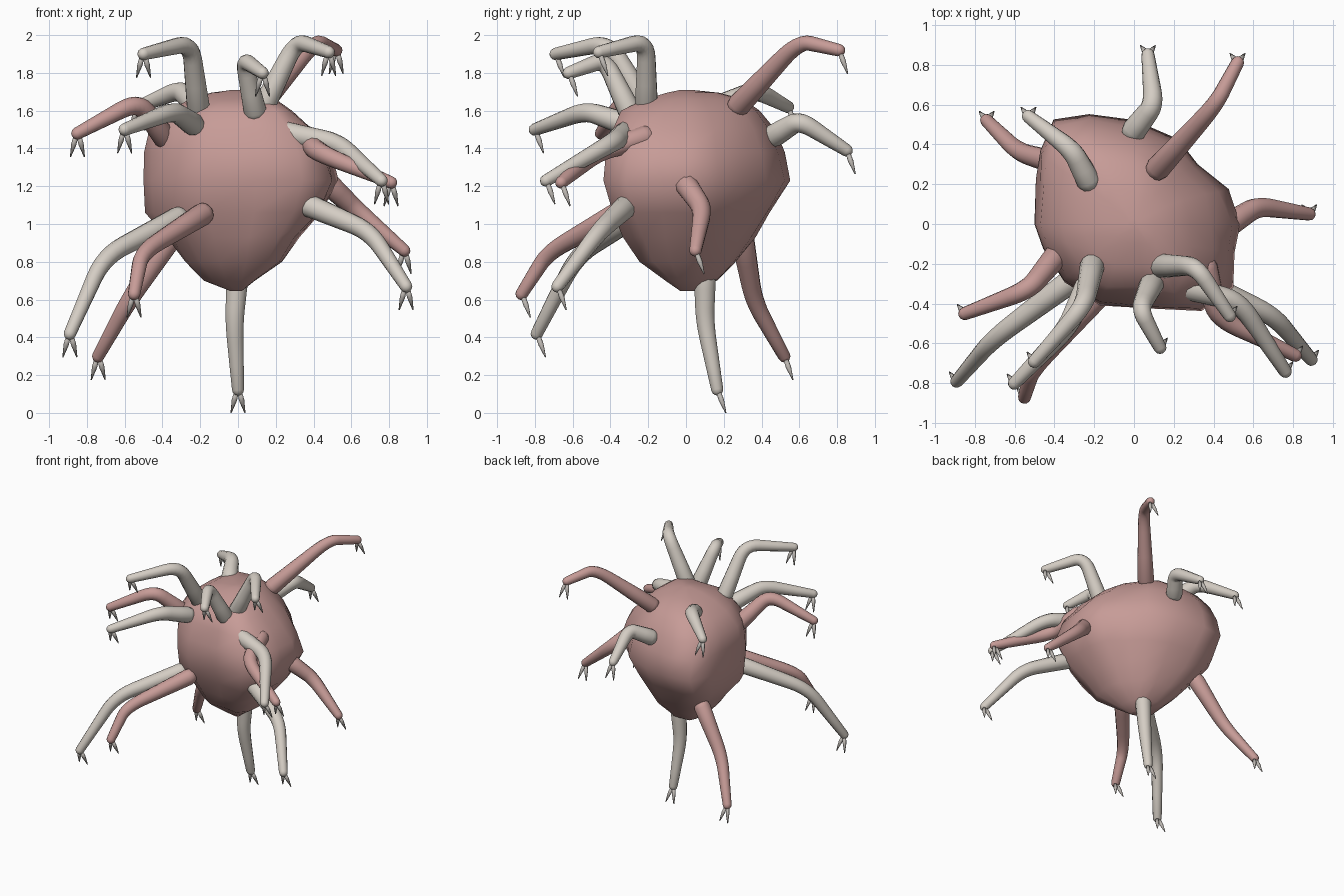
import bpy, bmesh, math
from mathutils import Vector, noise

if "Cube" in bpy.data.objects:
    bpy.data.objects.remove(bpy.data.objects["Cube"])

def material(name, rgb):
    m = bpy.data.materials.new(name)
    m.diffuse_color = (*rgb, 1)
    m.use_nodes = True
    m.node_tree.nodes["Principled BSDF"].inputs["Base Color"].default_value = m.diffuse_color
    return m

PINK = material("dusty_pink", (0.57, 0.33, 0.31))
BONE = material("bone", (0.66, 0.61, 0.55))
CLAW = material("claw_grey", (0.50, 0.47, 0.44))

def finish(bm, name, mat):
    bmesh.ops.recalc_face_normals(bm, faces=bm.faces)
    me = bpy.data.meshes.new(name)
    bm.to_mesh(me)
    bm.free()
    for p in me.polygons:
        p.use_smooth = True
    me.materials.append(mat)
    ob = bpy.data.objects.new(name, me)
    bpy.context.collection.objects.link(ob)
    return ob

def loft(bm, rings):
    """Skin rings of points, closing both ends with a face."""
    rows = [[bm.verts.new(p) for p in r] for r in rings]
    n = len(rows[0])
    for a, b in zip(rows, rows[1:]):
        for i in range(n):
            bm.faces.new((a[i], a[(i + 1) % n], b[(i + 1) % n], b[i]))
    bm.faces.new(rows[0])
    bm.faces.new(rows[-1])

# Body: lumpy blob from a top outline scaled by front and side profiles
OUTLINE = [(.52, 0), (.46, .17), (.32, .30), (.22, .42), (0, .51), (-.22, .54), (-.40, .52),
           (-.46, .36), (-.48, .22), (-.49, 0), (-.46, -.12), (-.35, -.28), (-.17, -.39),
           (.1, -.40), (.35, -.43), (.49, -.30), (.51, -.14)]
# z, x min, x max, y min, y max
LEVELS = [(.645, -.04, .02, -.03, .04), (.70, -.18, .09, -.11, .17), (.80, -.28, .23, -.25, .27),
          (.93, -.38, .32, -.33, .36), (1.06, -.48, .44, -.39, .46), (1.23, -.49, .52, -.45, .54),
          (1.38, -.49, .48, -.43, .51), (1.50, -.46, .40, -.39, .47), (1.60, -.37, .29, -.34, .39),
          (1.66, -.26, .20, -.22, .30), (1.695, -.14, .11, -.10, .17), (1.71, -.03, .03, -.03, .03)]
rings = []
for z, x0, x1, y0, y1 in LEVELS:
    ring = []
    for x, y in OUTLINE:
        p = Vector((x / .52 * x1 if x > 0 else x / .49 * -x0,
                    y / .54 * y1 if y > 0 else y / .43 * -y0, z))
        k = 1 + .06 * noise.noise(p * 5)
        ring.append((p.x * k, p.y * k, z))
    rings.append(ring)
bm = bmesh.new()
loft(bm, rings)
finish(bm, "body", PINK)

def tube(bm, pts, radii, sides=12):
    rings = []
    side = None
    for i, p in enumerate(pts):
        t = (pts[min(i + 1, len(pts) - 1)] - pts[max(i - 1, 0)]).normalized()
        if side is None:
            side = t.orthogonal()
        side = (side - t * side.dot(t)).normalized()
        up = t.cross(side)
        rings.append([p + radii[i] * (math.cos(a) * side + math.sin(a) * up)
                      for a in (2 * math.pi * k / sides for k in range(sides))])
    loft(bm, rings)

def limb(name, mat, root, knee, tip, r0=.062, r1=.033):
    root, knee, tip = Vector(root), Vector(knee), Vector(tip)
    a, b = knee.lerp(root, .28), knee.lerp(tip, .28)
    path = [root, root.lerp(a, .5)]
    for k in range(7):
        t = k / 6
        path.append(a.lerp(knee, t).lerp(knee.lerp(b, t), t))
    path += [b.lerp(tip, .5), tip]
    dist = [0]
    for p, q in zip(path, path[1:]):
        dist.append(dist[-1] + (q - p).length)
    rad = [r0 + (r1 - r0) * d / dist[-1] for d in dist]
    # rounded ends
    d0, d1 = (root - path[1]).normalized(), (tip - path[-2]).normalized()
    caps = [(math.sin(u), math.cos(u)) for u in (.5, 1.0, 1.4)]
    pts = [root + d0 * r0 * s for s, c in reversed(caps)] + path + [tip + d1 * r1 * s for s, c in caps]
    radii = [r0 * c for s, c in reversed(caps)] + rad + [r1 * c for s, c in caps]
    bm = bmesh.new()
    tube(bm, pts, radii)
    finish(bm, name, mat)
    # forked claw
    bm = bmesh.new()
    for sx in (-1, 1):
        base = tip + Vector((sx * .010, .010, -.022))
        end = tip + Vector((sx * .037, .046, -.125))
        tube(bm, [base, base.lerp(end, .35), end], [.013, .014, .003], 8)
    finish(bm, name + "_claw", CLAW)

# Limbs: root, knee, tip
LIMBS = [
    ("upper_front_left_limb", BONE, (-.21, -.21, 1.62), (-.25, -.41, 1.96), (-.50, -.69, 1.90)),
    ("upper_back_left_limb", BONE, (-.23, .22, 1.64), (-.31, .37, 1.71), (-.53, .54, 1.62)),
    ("front_left_limb", BONE, (-.24, -.32, 1.53), (-.34, -.53, 1.60), (-.60, -.80, 1.50)),
    ("left_limb", PINK, (-.39, -.16, 1.46), (-.53, -.33, 1.65), (-.85, -.45, 1.48)),
    ("lower_outer_left_limb", BONE, (-.32, -.29, 1.03), (-.71, -.58, .83), (-.89, -.79, .42)),
    ("lower_front_left_limb", PINK, (-.19, -.37, 1.05), (-.51, -.73, .85), (-.55, -.87, .63)),
    ("lower_back_left_limb", PINK, (-.36, .30, .92), (-.58, .36, .59), (-.74, .52, .30)),
    ("bottom_limb", BONE, (0, .10, .76), (-.02, .10, .48), (0, .165, .125)),
    ("upper_front_limb", BONE, (.09, -.30, 1.60), (.03, -.43, 1.87), (.13, -.62, 1.80)),
    ("upper_front_right_limb", BONE, (.14, -.21, 1.63), (.31, -.21, 1.97), (.48, -.46, 1.91)),
    ("upper_back_right_limb", PINK, (.12, .28, 1.63), (.41, .60, 1.97), (.52, .81, 1.92)),
    ("front_right_limb", BONE, (.26, -.32, 1.48), (.53, -.39, 1.43), (.76, -.74, 1.23)),
    ("right_limb", PINK, (.36, -.22, 1.46), (.42, -.47, 1.38), (.81, -.66, 1.22)),
    ("lower_front_right_limb", BONE, (.37, -.31, 1.10), (.70, -.46, .96), (.89, -.68, .67)),
    ("lower_right_limb", PINK, (.48, 0, 1.21), (.62, .09, 1.08), (.88, .05, .86)),
    ("back_limb", BONE, (0, .47, 1.47), (.10, .60, 1.55), (.07, .85, 1.39)),
]
for spec in LIMBS:
    limb(*spec)
